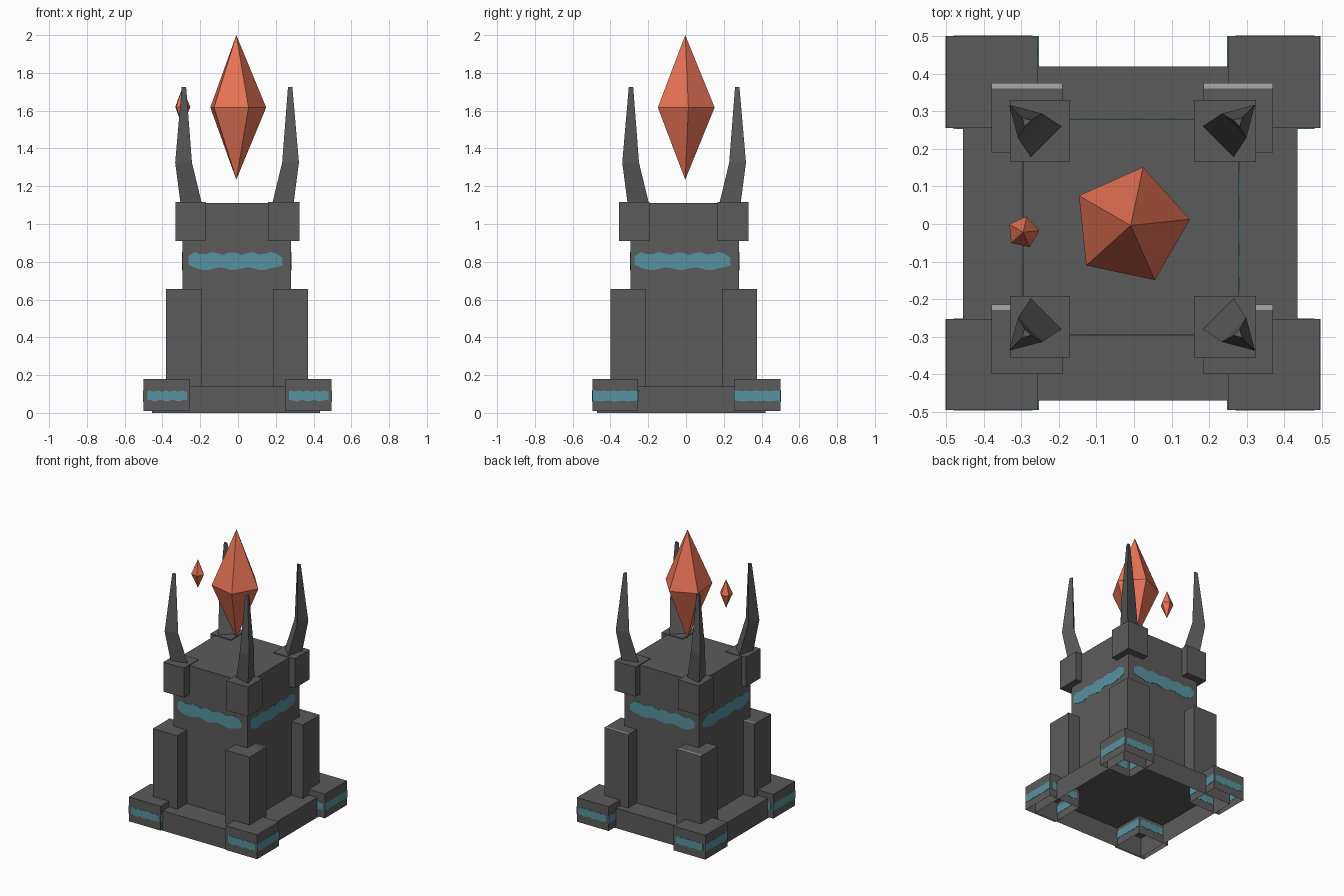
import bpy, bmesh, math
from mathutils import Vector

if "Cube" in bpy.data.objects:
    bpy.data.objects.remove(bpy.data.objects["Cube"])


def material(name, rgb):
    m = bpy.data.materials.new(name)
    m.diffuse_color = (*rgb, 1)
    m.use_nodes = True
    m.node_tree.nodes["Principled BSDF"].inputs["Base Color"].default_value = m.diffuse_color
    return m


STONE = material("dark_stone", (0.105, 0.105, 0.105))
TEAL = material("teal_glow", (0.095, 0.29, 0.35))
ORANGE = material("orange_crystal", (0.80, 0.17, 0.09))
PALE = material("pale_edge", (0.40, 0.40, 0.40))


def finish(name, bm, mat):
    bmesh.ops.recalc_face_normals(bm, faces=bm.faces)
    me = bpy.data.meshes.new(name)
    bm.to_mesh(me)
    bm.free()
    me.materials.append(mat)
    ob = bpy.data.objects.new(name, me)
    bpy.context.collection.objects.link(ob)
    return ob


def box(name, x, y, z, mat=STONE, open_bottom=False):
    bm = bmesh.new()
    bmesh.ops.create_cube(bm, size=1)
    for v in bm.verts:
        v.co = [lo + (c + 0.5) * (hi - lo) for c, (lo, hi) in zip(v.co, (x, y, z))]
    if open_bottom:
        low = [f for f in bm.faces if f.calc_center_median().z < z[0] + 1e-5]
        bmesh.ops.delete(bm, geom=low, context='FACES')
    return finish(name, bm, mat)


def loft(name, rings, mat):
    """Skin rings of equal point counts and close the ends."""
    bm = bmesh.new()
    rs = [[bm.verts.new(p) for p in r] for r in rings]
    for a, b in zip(rs, rs[1:]):
        for i in range(len(a)):
            j = (i + 1) % len(a)
            bm.faces.new((a[i], a[j], b[j], b[i]))
    bm.faces.new(rs[0])
    bm.faces.new(rs[-1])
    return finish(name, bm, mat)


def crystal(name, x, y, z0, zmid, z1, r):
    """Five-sided double pyramid."""
    bm = bmesh.new()
    ring = [bm.verts.new((x + r * math.cos(a), y + r * math.sin(a), zmid))
            for a in (math.radians(78 + 72 * k) for k in range(5))]
    for z in (z0, z1):
        tip = bm.verts.new((x, y, z))
        for i in range(5):
            bm.faces.new((ring[i], ring[(i + 1) % 5], tip))
    return finish(name, bm, ORANGE)


def band(name, axis, wall, lo, hi, z0, z1, wave):
    """Thin ragged plate straddling a wall at x = wall (axis 0) or y = wall (axis 1)."""
    n, rings = 16, []
    for i in range(n + 1):
        t = lo + (hi - lo) * i / n
        end = 2 * wave if i in (0, n) and wave > 0.004 else 0
        top = z1 - end + wave * math.sin(i * 1.9)
        bot = z0 + end + wave * math.sin(i * 1.3 + 1)
        ring = []
        for d, z in ((-.002, bot), (.002, bot), (.002, top), (-.002, top)):
            p = Vector((t, t, z))
            p[axis] = wall + d
            ring.append(p)
        rings.append(ring)
    return loft(name, rings, TEAL)


# base slab and tower body
box("base_slab", (-.455, .435), (-.47, .42), (0, .14), open_bottom=True)
box("tower_body", (-.295, .28), (-.295, .28), (.14, 1.112), open_bottom=True)

# body bands on all four sides
for wall in (-.295, .28):
    band("body_band", 1, wall, -.262, .235, .763, .845, .008)
    band("body_band", 0, wall, -.272, .235, .763, .845, .008)

# parts repeated at each corner: (left, right) and (front, back) ranges
foot_x, foot_y = ((-.50, -.255), (.25, .495)), ((-.495, -.253), (.255, .50))
pillar_x, pillar_y = ((-.38, -.19), (.185, .37)), ((-.40, -.215), (.19, .375))
cap_x, cap_y = ((-.33, -.17), (.16, .325)), ((-.355, -.192), (.166, .33))

for i, sx in enumerate((-1, 1)):
    for j, sy in enumerate((-1, 1)):
        # foot block with bands
        fx, fy = foot_x[i], foot_y[j]
        box("foot_block", fx, fy, (.01, .18), open_bottom=True)
        for wall in fy:
            band("foot_band", 1, wall, fx[0] + .02, fx[1] - .015, .065, .115, .004)
        for wall in fx:
            band("foot_band", 0, wall, fy[0], fy[1], .063, .117, .002)
        # pillar with worn pale edge on top
        px, py = pillar_x[i], pillar_y[j]
        box("pillar", px, py, (.14, .655))
        box("pillar_edge", px, (py[1] - .014, py[1]), (.654, .657), PALE)
        # cap block
        box("cap_block", cap_x[i], cap_y[j], (.91, 1.117))
        # bent three-sided horn
        rings = []
        for c, r, z in ((.25, .068, 1.10), (.29, .053, 1.325), (.283, .014, 1.725)):
            rings.append([(-.005 + sx * (c + r * math.cos(a)),
                           -.01 + sy * (c + r * math.sin(a)), z)
                          for a in map(math.radians, (45, 165, 285))])
        loft("horn", rings, STONE)

# floating crystals
crystal("large_crystal", -.009, -.004, 1.235, 1.617, 2.0, .159)
crystal("small_crystal", -.295, -.022, 1.52, 1.62, 1.72, .043)
